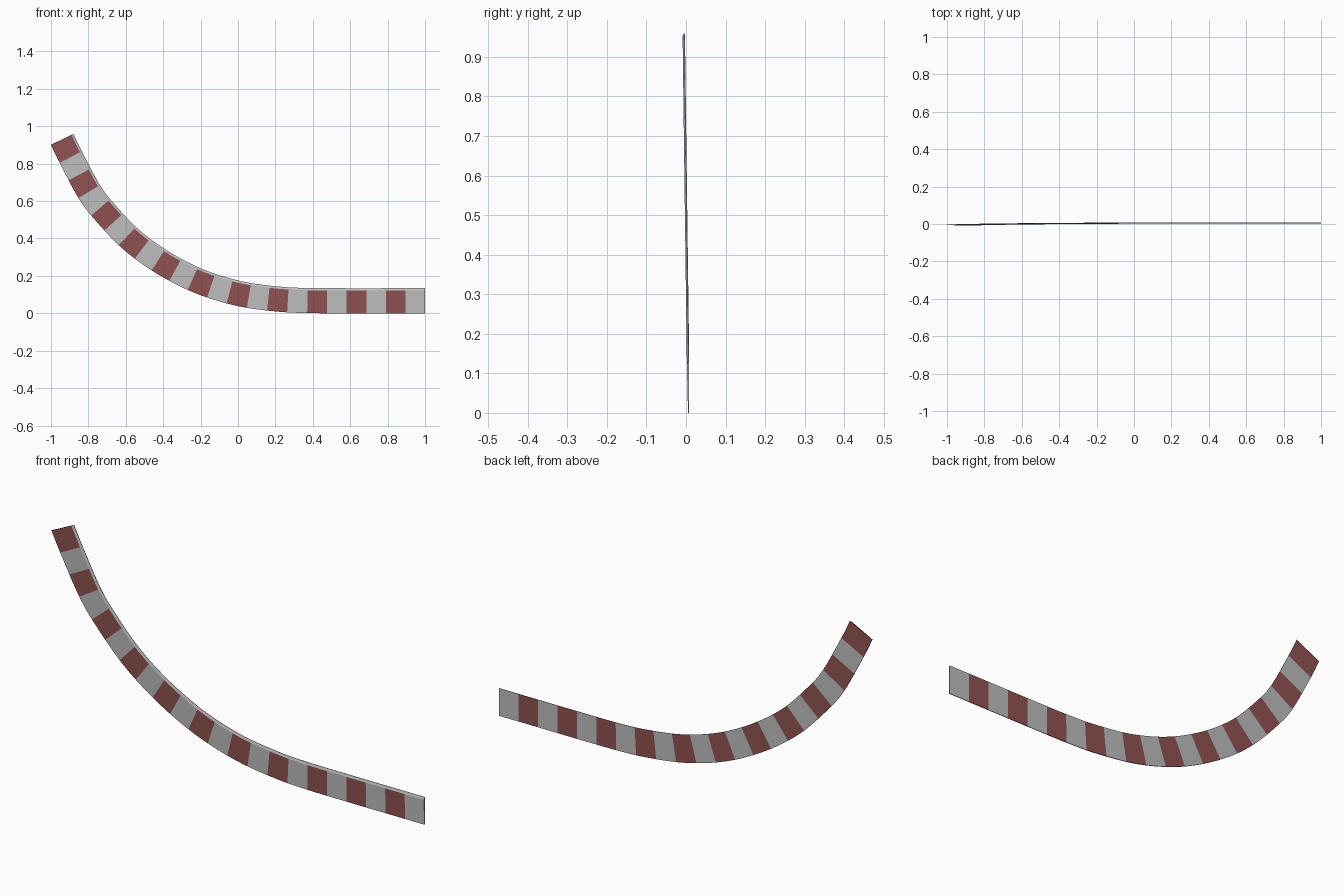
import bpy, bmesh
from mathutils import Vector

if "Cube" in bpy.data.objects:
    bpy.data.objects.remove(bpy.data.objects["Cube"])

STRIPES, STEPS, HALF = 22, 4, 0.067

# Centre line of the kerb in the x-z plane
path = [Vector(p) for p in [(-.94, .93), (-.8925, .832), (-.795, .65), (-.712, .541),
        (-.57, .393), (-.40, .27), (-.206, .171), (0, .107), (.2, .0775),
        (.36, .0685), (.57, .067), (.8, .067), (1, .067)]]


def spline(pts, n=24):
    """Smooth curve through the points, densely sampled."""
    p = [2 * pts[0] - pts[1]] + pts + [2 * pts[-1] - pts[-2]]
    out = []
    for i in range(1, len(p) - 2):
        a, b, c, d = p[i - 1:i + 3]
        for k in range(n):
            t = k / n
            out.append(0.5 * (2 * b + (c - a) * t + (2 * a - 5 * b + 4 * c - d) * t * t
                              + (3 * b - a - 3 * c + d) * t ** 3))
    return out + [pts[-1]]


def resample(pts, n):
    """Evenly spaced points with their upward normals."""
    dist = [0.0]
    for a, b in zip(pts, pts[1:]):
        dist.append(dist[-1] + (b - a).length)
    out, j = [], 0
    for i in range(n + 1):
        s = dist[-1] * i / n
        while j < len(pts) - 2 and dist[j + 1] < s:
            j += 1
        a, b = pts[j], pts[j + 1]
        t = (b - a).normalized()
        out.append((a.lerp(b, (s - dist[j]) / (dist[j + 1] - dist[j])), Vector((-t.y, t.x))))
    return out


def material(name, rgb):
    m = bpy.data.materials.new(name)
    m.diffuse_color = (*rgb, 1)
    m.use_nodes = True
    m.node_tree.nodes["Principled BSDF"].inputs["Base Color"].default_value = m.diffuse_color
    return m


# Cross-section: offset across the strip, depth; bevelled along the inner edge
profile = [(-HALF, 0), (HALF - .012, -.003), (HALF, .001), (HALF, .003), (-HALF, .003)]

bm = bmesh.new()
rings = []
for c, n in resample(spline(path), STRIPES * STEPS):
    lean = .006 - .0125 * c.y
    rings.append([bm.verts.new((c.x + n.x * u, lean + y, c.y + n.y * u)) for u, y in profile])

# Striped skin, with a plain pale bevel
for i, (r, q) in enumerate(zip(rings, rings[1:])):
    red = (i // STEPS) % 2 == 0
    for k in range(len(profile)):
        m = (k + 1) % len(profile)
        f = bm.faces.new((r[k], r[m], q[m], q[k]))
        f.material_index = 1 if red and k not in (1, 2) else 0
bm.faces.new(rings[0]).material_index = 1
bm.faces.new(rings[-1])
bmesh.ops.recalc_face_normals(bm, faces=bm.faces)

# Kerb strip object
mesh = bpy.data.meshes.new("striped_kerb")
bm.to_mesh(mesh)
bm.free()
mesh.materials.append(material("pale grey", (.52, .52, .52)))
mesh.materials.append(material("dull red", (.28, .085, .085)))
kerb = bpy.data.objects.new("striped_kerb", mesh)
bpy.context.collection.objects.link(kerb)
